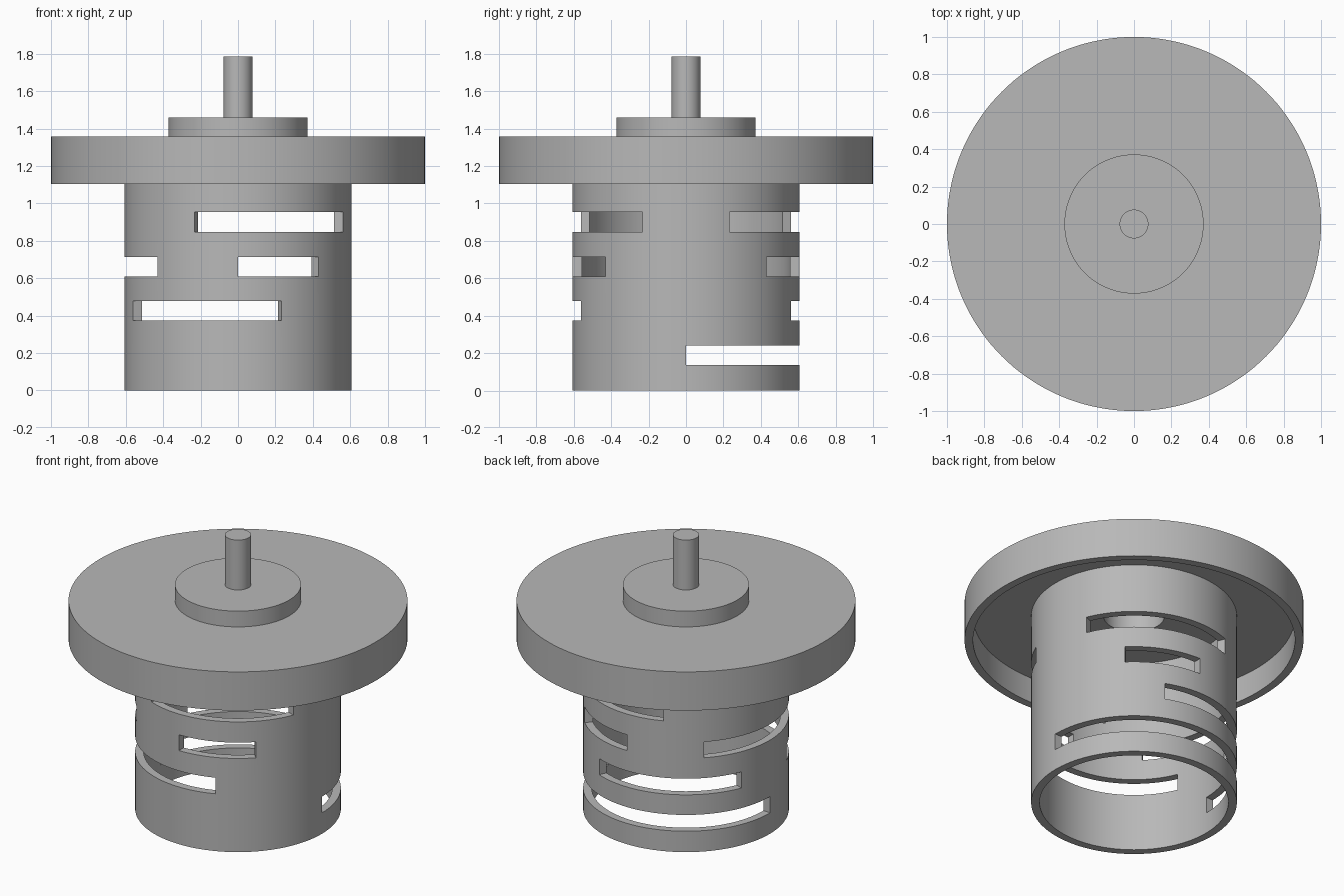
import bpy, bmesh
from math import sin, cos, radians

SEGS = 144
STEP = 360 / SEGS

if "Cube" in bpy.data.objects:
    bpy.data.objects.remove(bpy.data.objects["Cube"], do_unlink=True)

grey = bpy.data.materials.new("plain grey")
grey.use_nodes = True
colour = (0.48, 0.48, 0.48, 1)
grey.diffuse_color = colour
grey.node_tree.nodes["Principled BSDF"].inputs["Base Color"].default_value = colour


def point(r, z, i):
    a = radians(i * STEP)
    return (r * cos(a), r * sin(a), z)


def finish(bm, name):
    """Weld the faces and turn them into a smooth-shaded object."""
    bmesh.ops.remove_doubles(bm, verts=bm.verts, dist=1e-5)
    mesh = bpy.data.meshes.new(name)
    bm.to_mesh(mesh)
    bm.free()
    mesh.materials.append(grey)
    obj = bpy.data.objects.new(name, mesh)
    bpy.context.collection.objects.link(obj)
    bpy.ops.object.select_all(action="DESELECT")
    obj.select_set(True)
    bpy.context.view_layer.objects.active = obj
    bpy.ops.object.shade_smooth_by_angle(angle=radians(30))


def quad(bm, *corners):
    bm.faces.new([bm.verts.new(point(*c)) for c in corners])


def lathe(name, profile):
    bm = bmesh.new()
    for (r1, z1), (r2, z2) in zip(profile, profile[1:]):
        for i in range(SEGS):
            quad(bm, (r1, z1, i), (r2, z2, i), (r2, z2, i + 1), (r1, z1, i + 1))
    finish(bm, name)


# Shaft on top
lathe("shaft", [(0, 1.785), (0.077, 1.785), (0.077, 1.46)])

# Hub step, hollow flange with a rim, and the bore on its underside
lathe("flanged_cap", [(0.077, 1.46), (0.372, 1.46), (0.372, 1.357), (1, 1.357),
                      (1, 1.105), (0.95, 1.105), (0.95, 1.27),
                      (0.18, 1.27), (0.18, 1.41), (0, 1.41)])

# Slotted tube: rows of cells between these heights, every second row has slots
OUTER, INNER = 0.607, 0.557
heights = [0, 0.136, 0.242, 0.373, 0.478, 0.61, 0.713, 0.848, 0.953, 1.27]
slots = {1: [(0, 180)],
         3: [(67.5, 157.5), (202.5, 292.5)],
         5: [(45, 90), (135, 225), (270, 315)],
         7: [(22.5, 112.5), (247.5, 337.5)]}


def solid(row, i):
    if row < 0:
        return False
    angle = (i % SEGS + 0.5) * STEP
    return not any(a < angle < b for a, b in slots.get(row, []))


bm = bmesh.new()
rows = len(heights) - 1
for row in range(rows):
    lo, hi = heights[row], heights[row + 1]
    for i in range(SEGS):
        if not solid(row, i):
            continue
        j = i + 1
        quad(bm, (OUTER, lo, i), (OUTER, lo, j), (OUTER, hi, j), (OUTER, hi, i))
        quad(bm, (INNER, lo, j), (INNER, lo, i), (INNER, hi, i), (INNER, hi, j))
        # Wall thickness wherever the neighbouring cell is open
        if not solid(row - 1, i):
            quad(bm, (INNER, lo, i), (INNER, lo, j), (OUTER, lo, j), (OUTER, lo, i))
        if row + 1 < rows and not solid(row + 1, i):
            quad(bm, (OUTER, hi, i), (OUTER, hi, j), (INNER, hi, j), (INNER, hi, i))
        if not solid(row, i - 1):
            quad(bm, (INNER, lo, i), (OUTER, lo, i), (OUTER, hi, i), (INNER, hi, i))
        if not solid(row, j):
            quad(bm, (OUTER, lo, j), (INNER, lo, j), (INNER, hi, j), (OUTER, hi, j))
finish(bm, "slotted_tube")
